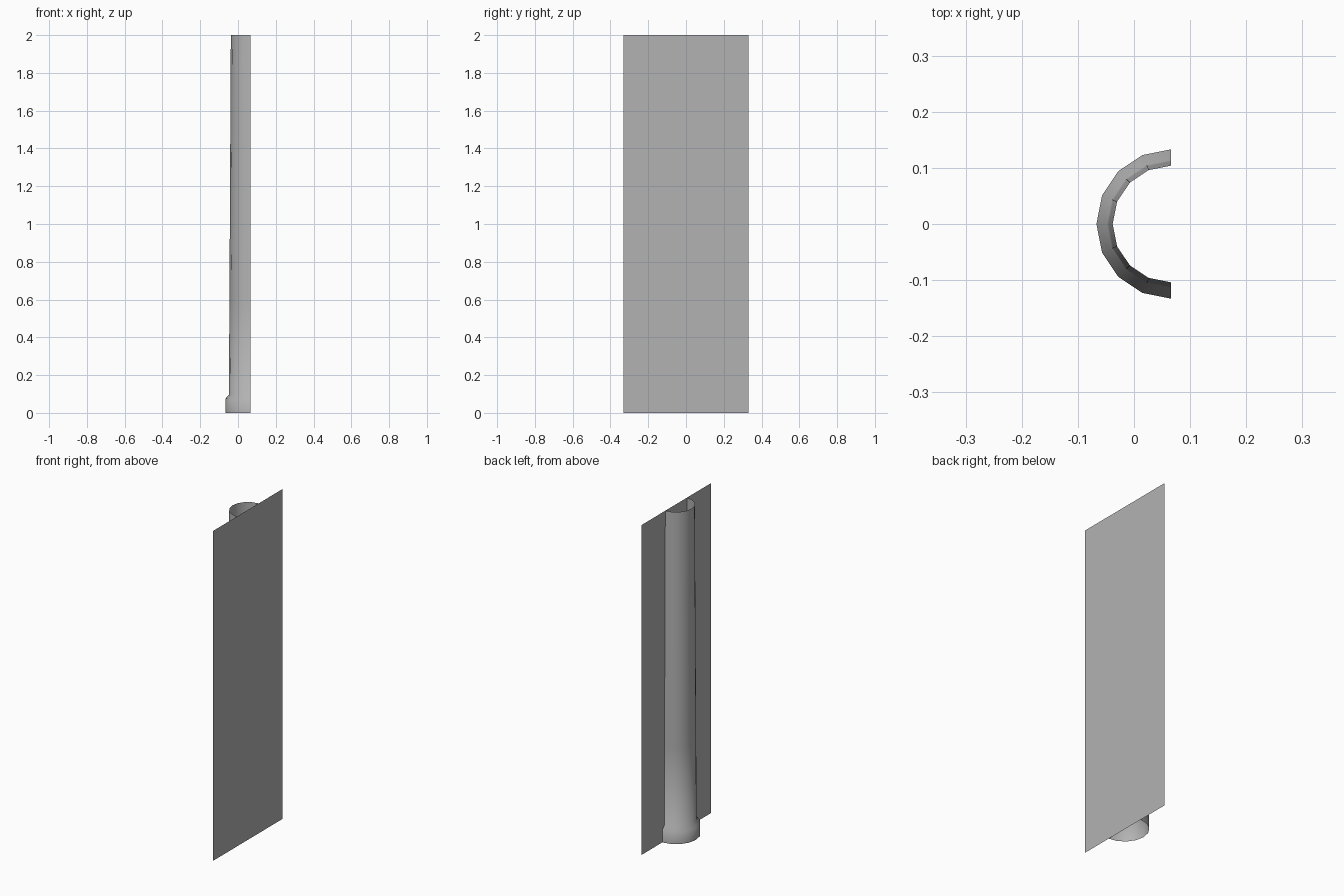
import bpy, bmesh, math

if "Cube" in bpy.data.objects:
    bpy.data.objects.remove(bpy.data.objects["Cube"])

WALL_X = 0.066

# Shared mid-grey finish
grey = bpy.data.materials.new("mid_grey")
grey.diffuse_color = (0.45, 0.45, 0.45, 1)
grey.use_nodes = True
grey.node_tree.nodes["Principled BSDF"].inputs["Base Color"].default_value = grey.diffuse_color


def make_object(name, bm):
    mesh = bpy.data.meshes.new(name)
    bm.to_mesh(mesh)
    bm.free()
    mesh.materials.append(grey)
    obj = bpy.data.objects.new(name, mesh)
    bpy.context.collection.objects.link(obj)
    return obj


# Flat wall panel behind the column
bm = bmesh.new()
corners = [(-0.332, 0), (-0.332, 2), (0.332, 2), (0.332, 0)]
bm.faces.new([bm.verts.new((WALL_X, y, z)) for y, z in corners])
make_object("wall_panel", bm)

# Half-round column: (radius, height) profile with a flared foot and a taper
profile = [(0.133, 0), (0.133, 0.075), (0.114, 0.096), (0.1115, 0.575),
           (0.109, 1.05), (0.1065, 1.525), (0.104, 2)]
SIDES = 8
bm = bmesh.new()
rings = []
for r, z in profile:
    angles = [math.pi * (0.5 + i / SIDES) for i in range(SIDES + 1)]
    rings.append([bm.verts.new((WALL_X + r * math.cos(a), r * math.sin(a), z))
                  for a in angles])
for low, high in zip(rings, rings[1:]):
    for i in range(SIDES):
        face = bm.faces.new((low[i], low[i + 1], high[i + 1], high[i]))
        face.smooth = True  # smooth all over, including the foot
make_object("half_column", bm)
